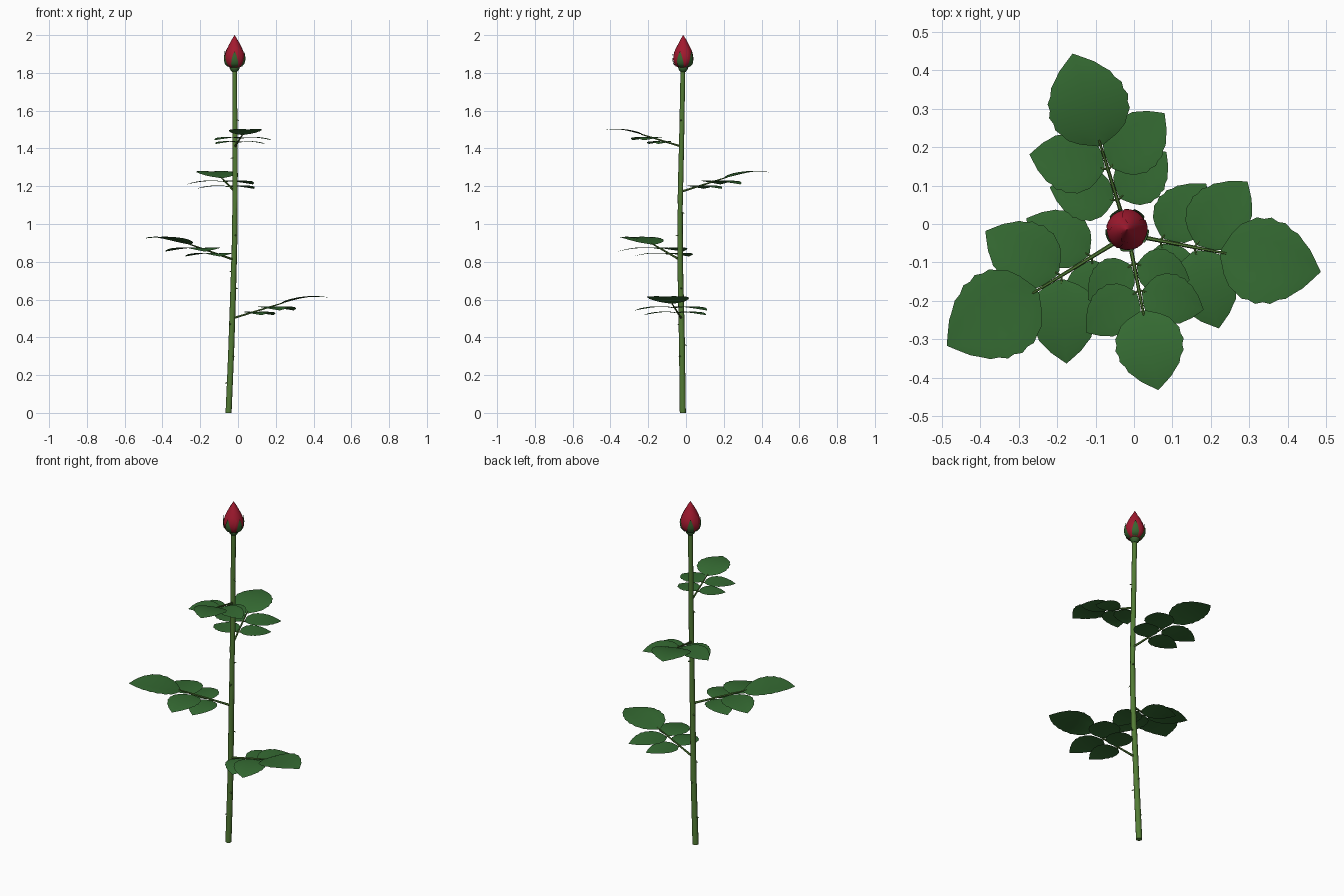
import bpy, bmesh, math, random
from math import sin, cos, pi, radians
from mathutils import Vector, Matrix

if "Cube" in bpy.data.objects:
    bpy.data.objects.remove(bpy.data.objects["Cube"])
random.seed(4)

def material(name, rgb):
    m = bpy.data.materials.new(name)
    m.diffuse_color = (*rgb, 1)
    m.use_nodes = True
    m.node_tree.nodes["Principled BSDF"].inputs["Base Color"].default_value = m.diffuse_color
    return m

STEM = material("stem_green", (0.085, 0.20, 0.035))
LEAF = material("leaf_green", (0.035, 0.145, 0.032))
SEPAL = material("sepal_green", (0.04, 0.13, 0.03))
RED = material("petal_red", (0.36, 0.010, 0.028))

def finish(bm, name, mat, angle=40):
    me = bpy.data.meshes.new(name)
    bm.to_mesh(me)
    bm.free()
    ob = bpy.data.objects.new(name, me)
    bpy.context.collection.objects.link(ob)
    me.materials.append(mat)
    bpy.ops.object.select_all(action='DESELECT')
    bpy.context.view_layer.objects.active = ob
    ob.select_set(True)
    bpy.ops.object.shade_smooth_by_angle(angle=radians(angle))
    return ob

def grid(bm, rows):
    """Skin a list of equally long point rows."""
    vs = [[bm.verts.new(p) for p in r] for r in rows]
    for a, b in zip(vs, vs[1:]):
        for i in range(len(a) - 1):
            bm.faces.new((a[i], a[i + 1], b[i + 1], b[i]))

def tube(bm, pts, radii, sides):
    """Capped tube through a list of points."""
    rings = []
    for i, p in enumerate(pts):
        d = pts[min(i + 1, len(pts) - 1)] - pts[max(i - 1, 0)]
        q = d.to_track_quat('Z', 'Y')
        rings.append([bm.verts.new(p + q @ Vector((radii[i] * cos(2 * pi * k / sides),
                      radii[i] * sin(2 * pi * k / sides), 0))) for k in range(sides)])
    for a, b in zip(rings, rings[1:]):
        for k in range(sides):
            j = (k + 1) % sides
            bm.faces.new((a[k], a[j], b[j], b[k]))
    bm.faces.new(rings[0][::-1])
    bm.faces.new(rings[-1])

def lerp(table, t):
    for (a, va), (b, vb) in zip(table, table[1:]):
        if t <= b:
            return va + (vb - va) * (t - a) / (b - a)
    return table[-1][1]

# Stem: gently bowed, tapering tube
SX = [(0, -0.05), (0.3, -0.037), (0.6, -0.027), (0.9, -0.018), (1.2, -0.015), (1.85, -0.018)]
SY = [(0, -0.017), (0.4, -0.022), (0.8, -0.031), (1.1, -0.031), (1.5, -0.022), (1.85, -0.016)]

def stem_at(z):
    return Vector((lerp(SX, z), lerp(SY, z), z))

def stem_r(z):
    return 0.0165 - 0.0035 * z / 1.8

bm = bmesh.new()
zs = [1.83 * i / 16 for i in range(17)]
tube(bm, [stem_at(z) for z in zs], [stem_r(z) for z in zs], 12)
finish(bm, "stem", STEM)

# Thorns: small cones pointing slightly down
bm = bmesh.new()
for i, z in enumerate((0.16, 0.30, 0.36, 0.47, 0.66, 0.75, 0.94, 1.06, 1.35, 1.55)):
    a = radians(180 + 137.5 * i)
    d = Vector((cos(a), sin(a), 0))
    p = stem_at(z) + d * (stem_r(z) - 0.003)
    tube(bm, [p, p + d * 0.008 - Vector((0, 0, 0.001)), p + d * 0.015 - Vector((0, 0, 0.005))],
         [0.005, 0.0025, 0.0003], 6)
finish(bm, "thorns", STEM)

# Leaflet: pointed oval, faintly toothed, folded along its midrib
WIDTH = [(0, 0.03), (0.04, 0.15), (0.1, 0.26), (0.2, 0.355), (0.32, 0.41), (0.45, 0.42),
         (0.58, 0.39), (0.7, 0.325), (0.8, 0.25), (0.9, 0.14), (1, 0.0)]

def leaflet(bm, base, az, length, rise, sag, width=1.0):
    f = Vector((cos(az), sin(az), 0))
    s = Vector((-sin(az), cos(az), 0))
    rows = []
    n = 14
    for i in range(n + 1):
        t = i / n
        half = lerp(WIDTH, t) * length * width * (1 + 0.025 * (-1) ** i) + 0.0005
        row = []
        for u in (1, 0.5, 0, -0.5, -1):
            z = length * (rise * t - sag * t * t) + half * (0.14 * abs(u) - 0.12 * u * u)
            row.append(base + f * t * length + s * u * half + Vector((0, 0, z)))
        rows.append(row[::-1])
    grid(bm, rows)

# Compound leaves: a stalk with two leaflet pairs and one end leaflet
for k, (z, az, sc) in enumerate(((0.50, -11, 1.0), (0.81, 211.5, 1.04),
                                 (1.17, 107, 0.94), (1.41, 281, 0.79)), 1):
    az = radians(az)
    o = stem_at(z)
    d = Vector((cos(az), sin(az), 0))

    def on_stalk(s):
        return o + d * s * sc + Vector((0, 0, sc * 0.3 * s))

    bm = bmesh.new()
    tube(bm, [on_stalk(s) for s in (0, 0.1, 0.19, 0.275)], [0.0065, 0.005, 0.0045, 0.003], 6)
    stalks = ((0.10, 0.19), (0.19, 0.22))
    for s, length in stalks:
        for side in (1, -1):
            a = az + side * radians(62)
            e = on_stalk(s) + Vector((cos(a), sin(a), 0)) * 0.02
            tube(bm, [on_stalk(s), e], [0.003, 0.002], 6)
    finish(bm, f"leaf_stalk_{k}", STEM)

    bm = bmesh.new()
    leaflet(bm, on_stalk(0.26), az, 0.265 * sc, 0.38, 0.26)
    for s, length in stalks:
        for side in (1, -1):
            a = az + side * radians(62)
            b = on_stalk(s) + Vector((cos(a), sin(a), 0)) * 0.01
            leaflet(bm, b, a, (length - 0.01) * sc, 0.12, 0.19, 0.95)
    finish(bm, f"leaflets_{k}", LEAF, 60)

# Bud: closed core wrapped by overlapping, twisted petals
C = Vector((-0.018, -0.015, 0))
BUD = [(1.825, 0.018), (1.835, 0.036), (1.85, 0.046), (1.87, 0.051), (1.89, 0.0505),
       (1.91, 0.046), (1.93, 0.038), (1.95, 0.0285), (1.97, 0.018), (1.985, 0.010), (2.0, 0.001)]
bm = bmesh.new()
tube(bm, [C + Vector((0, 0, z)) for z, r in BUD], [r * 0.96 for z, r in BUD], 24)
finish(bm, "bud_core", RED, 60)

for k in range(5):
    bm = bmesh.new()
    rows = []
    for i in range(11):
        v = i / 10
        row = []
        for j in range(11):
            u = j / 5 - 1
            z = 1.825 + (0.168 - 0.012 * k) * v * (1 - 0.30 * u * u)
            a = radians(72 * 2 * k + 20) + u * radians(62) + 0.5 * v
            r = lerp(BUD, z) * (1.0 + 0.045 * u) + 0.001
            row.append(C + Vector((r * cos(a), r * sin(a), z)))
        rows.append(row)
    grid(bm, rows)
    finish(bm, f"petal_{k + 1}", RED, 60)

# Green cup under the bud
bm = bmesh.new()
cup = [(1.805, 0.013), (1.815, 0.022), (1.828, 0.027), (1.838, 0.024)]
tube(bm, [C + Vector((0, 0, z)) for z, r in cup], [r for z, r in cup], 16)
finish(bm, "bud_cup", SEPAL)

# Five pointed sepals hugging the bud
bm = bmesh.new()
SEP = [(1.83, 0.020, 0.010), (1.834, 0.040, 0.016), (1.848, 0.052, 0.019), (1.866, 0.0565, 0.017),
       (1.885, 0.057, 0.012), (1.90, 0.055, 0.007), (1.915, 0.055, 0.0005)]
for k in range(5):
    a = radians(270 + 72 * k)
    rows = []
    for z, r, w in SEP:
        rows.append([C + Vector((r * cos(a + u * w / r), r * sin(a + u * w / r), z))
                     for u in (-1, -0.5, 0, 0.5, 1)])
    grid(bm, rows)
finish(bm, "sepals", SEPAL, 60)
